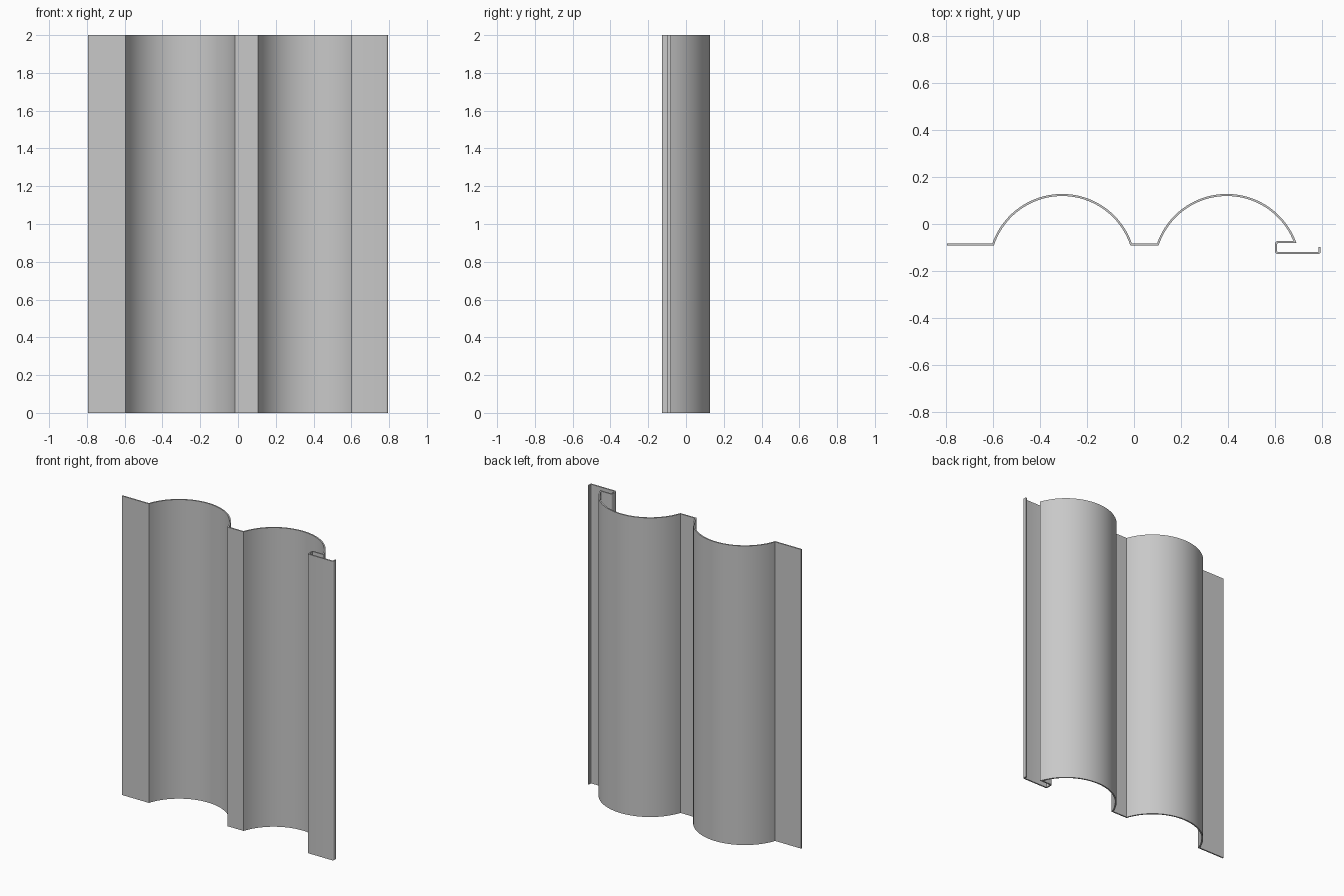
import bpy, bmesh, math
from mathutils import Vector

cube = bpy.data.objects.get("Cube")
if cube:
    bpy.data.objects.remove(cube)

HEIGHT, THICK, RADIUS = 2.0, 0.009, 0.31
FLAT_Y, HOOK_Y, FRONT_Y = -0.0865, -0.077, -0.1235
ARC_Y = -FRONT_Y - RADIUS


def arc(cx, y_start, y_end, steps=40):
    """Circular rib running left to right over its crest."""
    a = math.pi - math.asin((y_start - ARC_Y) / RADIUS)
    b = math.asin((y_end - ARC_Y) / RADIUS)
    angles = [a + (b - a) * i / steps for i in range(steps + 1)]
    return [Vector((cx + RADIUS * math.cos(t), ARC_Y + RADIUS * math.sin(t))) for t in angles]


def rounded(before, corner, after, r=0.008, steps=4):
    """Small bend in place of a corner."""
    p = corner + (before - corner).normalized() * r
    q = corner + (after - corner).normalized() * r
    ts = [i / steps for i in range(steps + 1)]
    return [p * (1 - t) ** 2 + corner * 2 * t * (1 - t) + q * t * t for t in ts]


def offset(path, dist):
    """Mitred parallel copy of an open path."""
    dirs = [(b - a).normalized() for a, b in zip(path, path[1:])]
    normals = [Vector((-d.y, d.x)) for d in dirs]
    result = []
    for p, n, m in zip(path, normals[:1] + normals, normals + normals[-1:]):
        result.append(p + (n + m) * dist / (1 + n.dot(m)))
    return result


# Centre line of the sheet: flange, rib, valley, rib, hooked edge
path = [Vector((-0.795, FLAT_Y))]
path += arc(-0.306, FLAT_Y, FLAT_Y)
path += arc(0.395, FLAT_Y, HOOK_Y)
hook = [path[-1], Vector((0.605, HOOK_Y)), Vector((0.605, FRONT_Y)),
        Vector((0.79, FRONT_Y)), Vector((0.79, -0.098))]
for before, corner, after in zip(hook, hook[1:], hook[2:]):
    path += rounded(before, corner, after)
path.append(hook[-1])

# Sheet: thicken the line, then extrude it upward
bm = bmesh.new()
sides = [[bm.verts.new((p.x, p.y, 0)) for p in offset(path, s * THICK / 2)] for s in (1, -1)]
left, right = sides
for i in range(len(path) - 1):
    bm.faces.new((left[i], left[i + 1], right[i + 1], right[i]))
base = bm.faces[:]
top = bmesh.ops.extrude_face_region(bm, geom=base, use_keep_orig=True)
moved = [v for v in top["geom"] if isinstance(v, bmesh.types.BMVert)]
bmesh.ops.translate(bm, verts=moved, vec=(0, 0, HEIGHT))
bmesh.ops.recalc_face_normals(bm, faces=bm.faces[:])
mesh = bpy.data.meshes.new("ribbed_panel")
bm.to_mesh(mesh)
bm.free()

panel = bpy.data.objects.new("ribbed_panel", mesh)
bpy.context.collection.objects.link(panel)

# Plain grey metal
grey = bpy.data.materials.new("light_grey_metal")
grey.use_nodes = True
colour = (0.58, 0.58, 0.58, 1)
grey.diffuse_color = colour
grey.node_tree.nodes["Principled BSDF"].inputs["Base Color"].default_value = colour
mesh.materials.append(grey)

bpy.ops.object.select_all(action="DESELECT")
panel.select_set(True)
bpy.context.view_layer.objects.active = panel
bpy.ops.object.shade_smooth_by_angle(angle=math.radians(30))
